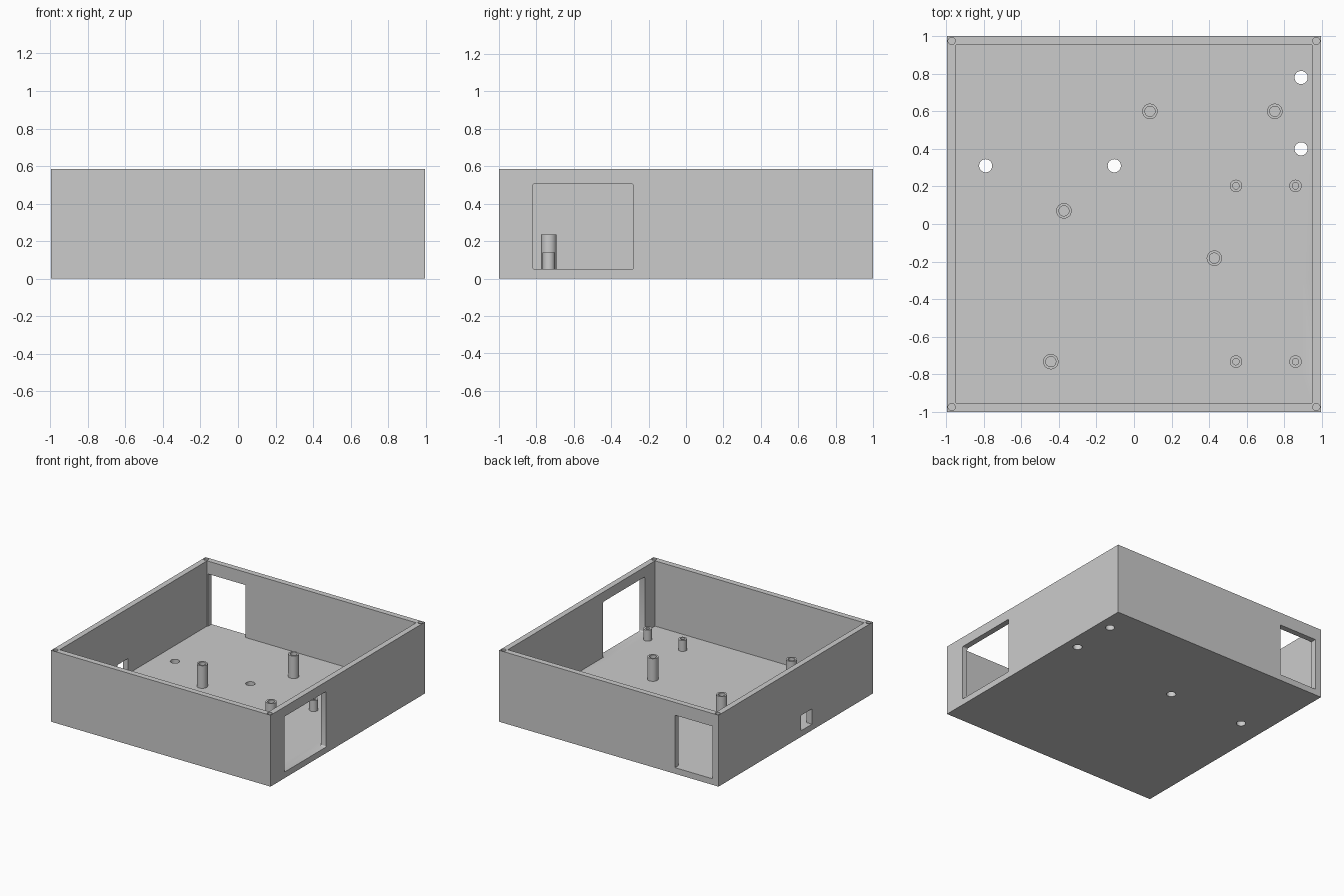
import bpy, bmesh, math
from mathutils import Matrix, Vector

cube = bpy.data.objects.get("Cube")
if cube:
    bpy.data.objects.remove(cube, do_unlink=True)

HALF_X, HALF_Y, HEIGHT = 0.995, 1.0, 0.585
WALL, FLOOR = 0.047, 0.05

grey = bpy.data.materials.new("light_grey")
grey.use_nodes = True
colour = (0.6, 0.6, 0.6, 1)
grey.diffuse_color = colour
grey.node_tree.nodes["Principled BSDF"].inputs["Base Color"].default_value = colour


def finish(name, bm):
    """Turn a bmesh into a named grey object."""
    bmesh.ops.recalc_face_normals(bm, faces=bm.faces)
    mesh = bpy.data.meshes.new(name)
    bm.to_mesh(mesh)
    bm.free()
    mesh.materials.append(grey)
    obj = bpy.data.objects.new(name, mesh)
    bpy.context.collection.objects.link(obj)
    return obj


def box(name, low, high, round_axis=None, radius=0.01):
    """Box between two corners, with edges along one axis optionally rounded."""
    low, high = Vector(low), Vector(high)
    bm = bmesh.new()
    bmesh.ops.create_cube(bm, size=1, matrix=Matrix.Translation((low + high) / 2)
                          @ Matrix.Diagonal((*(high - low), 1)))
    if round_axis is not None:
        edges = [e for e in bm.edges
                 if abs((e.verts[0].co - e.verts[1].co)[round_axis]) > 0.01]
        bmesh.ops.bevel(bm, geom=edges, offset=radius, segments=4,
                        profile=0.5, affect='EDGES')
    return finish(name, bm)


def cylinder(name, x, y, radius, bottom, top):
    bm = bmesh.new()
    bmesh.ops.create_cone(bm, cap_ends=True, segments=32, radius1=radius, radius2=radius,
                          depth=top - bottom,
                          matrix=Matrix.Translation((x, y, (bottom + top) / 2)))
    return finish(name, bm)


def cut(target, cutter):
    """Subtract the cutter, then discard it."""
    cutter.hide_render = True
    mod = target.modifiers.new("cut", 'BOOLEAN')
    mod.operation, mod.solver, mod.object = 'DIFFERENCE', 'EXACT', cutter
    bpy.context.view_layer.objects.active = target
    bpy.ops.object.modifier_apply(modifier=mod.name)
    bpy.data.objects.remove(cutter, do_unlink=True)


def standoff(name, x, y, outer, bore, top):
    """Hollow post revolved from its profile, bored down to the floor."""
    bm = bmesh.new()
    profile = [(outer, FLOOR), (outer, top), (bore, top), (bore, FLOOR + 0.002),
               (0, FLOOR + 0.002)]
    verts = [bm.verts.new((r, 0, z)) for r, z in profile]
    edges = [bm.edges.new(pair) for pair in zip(verts, verts[1:])]
    bmesh.ops.spin(bm, geom=verts + edges, cent=(0, 0, 0), axis=(0, 0, 1),
                   angle=math.tau, steps=32)
    bmesh.ops.remove_doubles(bm, verts=bm.verts, dist=0.0001)
    bmesh.ops.translate(bm, verts=bm.verts, vec=(x, y, 0))
    return finish(name, bm)


# Open tray
tray = box("enclosure_tray", (-HALF_X, -HALF_Y, 0), (HALF_X, HALF_Y, HEIGHT))
cut(tray, box("cavity", (WALL - HALF_X, WALL - HALF_Y, FLOOR),
              (HALF_X - WALL, HALF_Y - WALL, HEIGHT + 0.1)))

# Wall openings: large side window, rear window, small side port
cut(tray, box("side_window", (0.9, -0.82, FLOOR), (1.1, -0.28, 0.505), round_axis=0))
cut(tray, box("rear_window", (-0.94, 0.9, FLOOR), (-0.6, 1.1, 0.48)))
cut(tray, box("side_port", (-1.1, -0.21, FLOOR), (-0.9, -0.07, 0.175)))

# Mounting holes through the floor
for x, y in [(0.89, 0.78), (0.89, 0.4), (-0.79, 0.31), (-0.105, 0.31)]:
    cut(tray, cylinder("floor_hole", x, y, 0.035, -0.1, 0.1))

# Screw holes in the corners of the rim
for sx in (-1, 1):
    for sy in (-1, 1):
        cut(tray, cylinder("rim_hole", sx * 0.971, sy * 0.975, 0.019,
                           HEIGHT - 0.2, HEIGHT + 0.1))

# Tall and short standoffs
posts = []
for x, y in [(0.085, 0.6), (0.75, 0.6), (-0.373, 0.07), (0.428, -0.182), (-0.443, -0.733)]:
    posts.append(standoff("tall_standoff", x, y, 0.041, 0.027, 0.235))
for x in (0.543, 0.86):
    for y in (0.203, -0.733):
        posts.append(standoff("short_standoff", x, y, 0.033, 0.017, 0.14))

# Smooth round surfaces, keep corners sharp
bpy.ops.object.select_all(action='DESELECT')
for obj in posts + [tray]:
    obj.select_set(True)
bpy.context.view_layer.objects.active = tray
bpy.ops.object.shade_smooth_by_angle(angle=math.radians(30))
